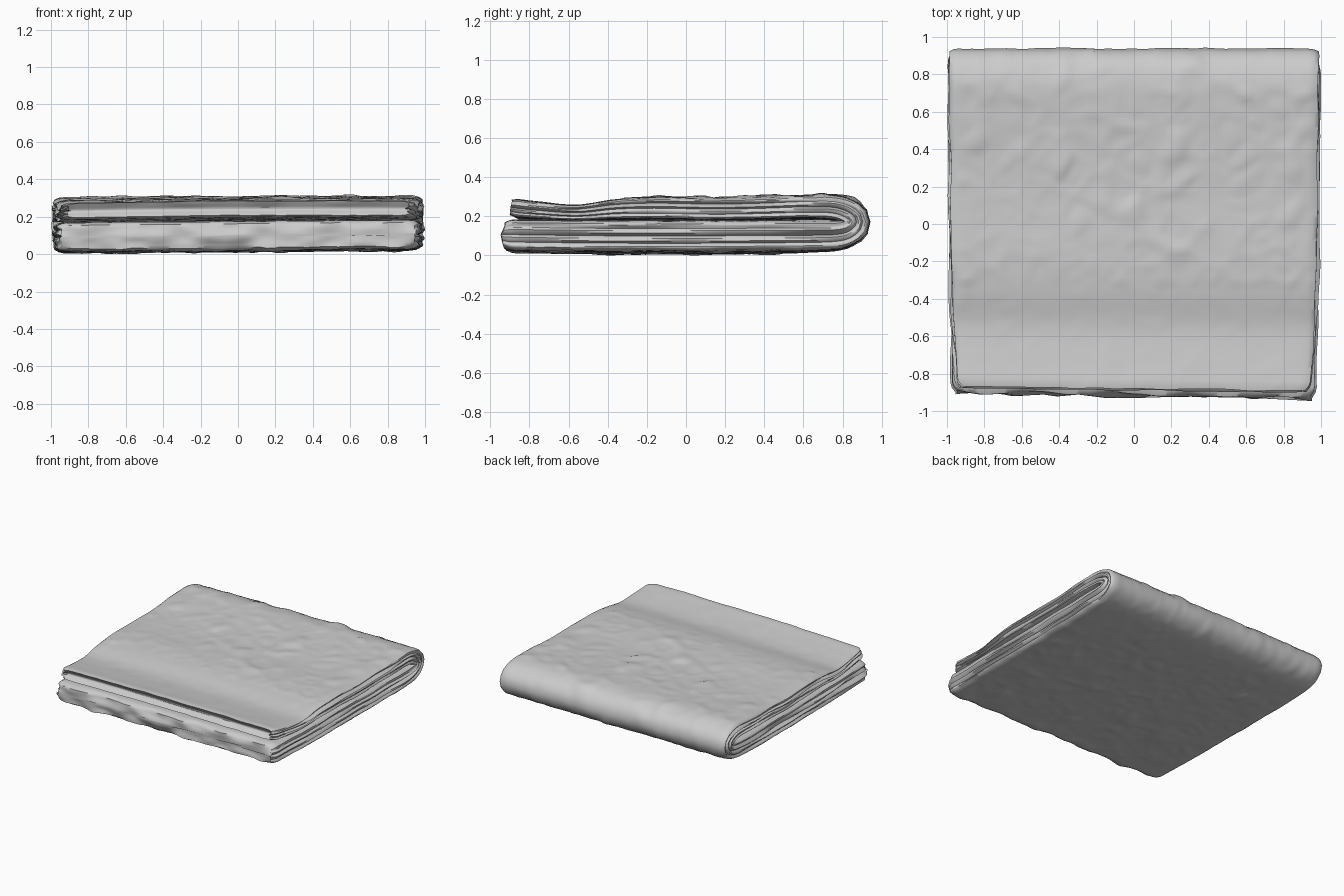
import bpy, bmesh, math
from mathutils import Vector, noise

if "Cube" in bpy.data.objects:
    bpy.data.objects.remove(bpy.data.objects["Cube"])

cloth = bpy.data.materials.new("grey cloth")
cloth.diffuse_color = (0.6, 0.6, 0.6, 1)
cloth.use_nodes = True
cloth.node_tree.nodes["Principled BSDF"].inputs["Base Color"].default_value = cloth.diffuse_color


def spline(pts, n):
    """Catmull-Rom samples spread evenly by length: y, z, half thickness, half width."""
    p = [Vector(q) for q in pts]
    p = [p[0] * 2 - p[1]] + p + [p[-1] * 2 - p[-2]]
    fine = []
    for i in range(1, len(p) - 2):
        a, b, c, d = p[i - 1:i + 3]
        for k in range(24):
            t = k / 24
            fine.append(0.5 * (2 * b + (c - a) * t + (2 * a - 5 * b + 4 * c - d) * t * t
                               + (3 * b - a - 3 * c + d) * t ** 3))
    fine.append(p[-2])
    run = [0.0]
    for a, b in zip(fine, fine[1:]):
        run.append(run[-1] + math.hypot(b[0] - a[0], b[1] - a[1]))
    out, j = [], 0
    for i in range(n):
        s = run[-1] * i / (n - 1)
        while j < len(run) - 2 and run[j + 1] < s:
            j += 1
        out.append(fine[j].lerp(fine[j + 1], (s - run[j]) / (run[j + 1] - run[j])))
    return out


def crumple(x, y, z):
    """Creased cloth: faceted cells mixed with soft lumps and a few deep dimples."""
    v = Vector((x, y, z * 2))
    warp = v + 0.05 * noise.noise_vector(v * 4)
    d = noise.voronoi(warp * 5.5)[0]
    dimple = max(0, noise.noise(v * 6.5 + Vector((4, 9, 2))) - 0.25)
    return 1.3 * (d[1] - d[0]) - 0.45 + 0.5 * noise.noise(v * 4) - 2.0 * dimple


def cross_section(across, side):
    """(width fraction, thickness fraction, side flag) around the padded strip."""
    half = [(1 - 2 * k / across, 1.0, 0) for k in range(across + 1)]
    end = [(-1.0, math.cos(math.pi * k / side), 1) for k in range(1, side)]
    one = half + end
    return one + [(-u, -p, f) for u, p, f in one]


def folded_cloth(name, pts, n=150, across=84, side=14):
    path = spline(pts, n)
    step = sum(math.hypot(b[0] - a[0], b[1] - a[1]) for a, b in zip(path, path[1:])) / (n - 1)
    # path samples, plus shrinking copies at both ends that form the hem faces
    rows = [(0, f) for f in (0.1, 0.35, 0.6, 0.8)] + [(i, 1.0) for i in range(n)]
    rows += [(n - 1, f) for f in (0.8, 0.6, 0.35, 0.1)]
    section = cross_section(across, side)
    bm = bmesh.new()
    rings = []
    for i, shrink in rows:
        y, z, th, hw = path[i]
        a, b = path[max(i - 1, 0)], path[min(i + 1, n - 1)]
        ty, tz = b[0] - a[0], b[1] - a[1]
        l = math.hypot(ty, tz)
        ty, tz = ty / l, tz / l
        ny, nz = tz, -ty
        # hem rounding near the two free front edges
        e = min(1, min(i, n - 1 - i) * step / 0.05)
        hem = 0.8 + 0.2 * math.sqrt(1 - (1 - e) ** 2)
        first = i < n / 2
        ring = []
        for u, p, is_side in section:
            q = p * hem * shrink
            sx = math.copysign(1, u)
            edge = min(1, (1 - abs(u)) * hw / 0.06)
            # rounded long edges
            o = q * th * (0.8 + 0.2 * math.sqrt(1 - (1 - edge) ** 2))
            x = u * (hw - 0.025 * (1 - e) ** 2)
            zz, yy = z + nz * o, y + ny * o
            c = crumple(x, yy, zz)
            amp = 0.003 if (not first and p > 0 and y < -0.33) else 0.011
            if nz < 0.3 and p < 0 or nz > 0.3 and p < 0:
                amp *= 0.4                                   # hidden inner face of the fold
            if shrink == 1.0 and not is_side:
                o += math.copysign(amp * c * (0.4 + 0.6 * edge), p)
            if is_side:
                # layered grooves running along the sides
                groove = 0.014 * (1 + math.cos(p * math.pi * 3)) * (1 - p * p)
                ripple = 0.022 * noise.noise(Vector((sx * 3, y * 2.5, z * 14 + p * 2)))
                x -= sx * (groove + ripple * (1 - p ** 4) - 0.012 * (1 - p * p))
            # crumpled hem faces
            push = 0.0
            if shrink < 1.0 or e < 1:
                push = (0.022 if first else 0.007) * noise.noise(Vector((x * 7, zz * 16, 2))) * (1 - e)
                push += (0.012 * (1 - shrink) if first else -0.035 * (1 - shrink))
            out = -1 if first else 1
            # sheet-wide tilt, bow and skewed front edge
            back = max(0, y) / 0.9
            lift = 0.008 * x if first else 0.007 * x + 0.008 * (1 - x * x)
            lift *= 1 - back ** 4
            skew = -0.015 * x * abs(min(y, 0))
            ring.append(bm.verts.new((x + 0.006 * noise.noise(Vector((sx, y * 5, z * 8))) * abs(u) ** 4,
                                      y + ny * o + ty * push * out + skew,
                                      z + nz * o + tz * push * out + lift)))
        rings.append(ring)
    w = len(section)
    for r, q in zip(rings, rings[1:]):
        for k in range(w):
            bm.faces.new((r[k], r[(k + 1) % w], q[(k + 1) % w], q[k]))
    # close the middle of the two front hems
    for r in (rings[0], rings[-1]):
        bm.faces.new(r)
    bmesh.ops.recalc_face_normals(bm, faces=bm.faces)
    me = bpy.data.meshes.new(name)
    bm.to_mesh(me)
    bm.free()
    low = min(v.co.z for v in me.vertices)
    for v in me.vertices:                                    # rest on the ground
        v.co.z -= low
    ob = bpy.data.objects.new(name, me)
    bpy.context.collection.objects.link(ob)
    me.materials.append(cloth)
    bpy.context.view_layer.objects.active = ob
    ob.select_set(True)
    bpy.ops.object.shade_smooth_by_angle(angle=math.radians(50))


# thick lower half, round fold at the back, thinner upper half with a dipped front flap
folded_cloth("folded_cloth", [
    (-.91, .100, .076, .965), (-.4, .094, .076, .975), (.2, .094, .076, .98), (.62, .098, .074, .985),
    (.78, .106, .070, .985), (.845, .130, .066, .985), (.872, .170, .064, .985), (.845, .212, .062, .985),
    (.76, .242, .060, .985), (.60, .243, .055, .985), (.40, .235, .053, .98), (.15, .230, .052, .98),
    (-.15, .235, .052, .975), (-.35, .230, .048, .97), (-.55, .212, .038, .96), (-.75, .224, .041, .95),
    (-.885, .238, .046, .94)])
